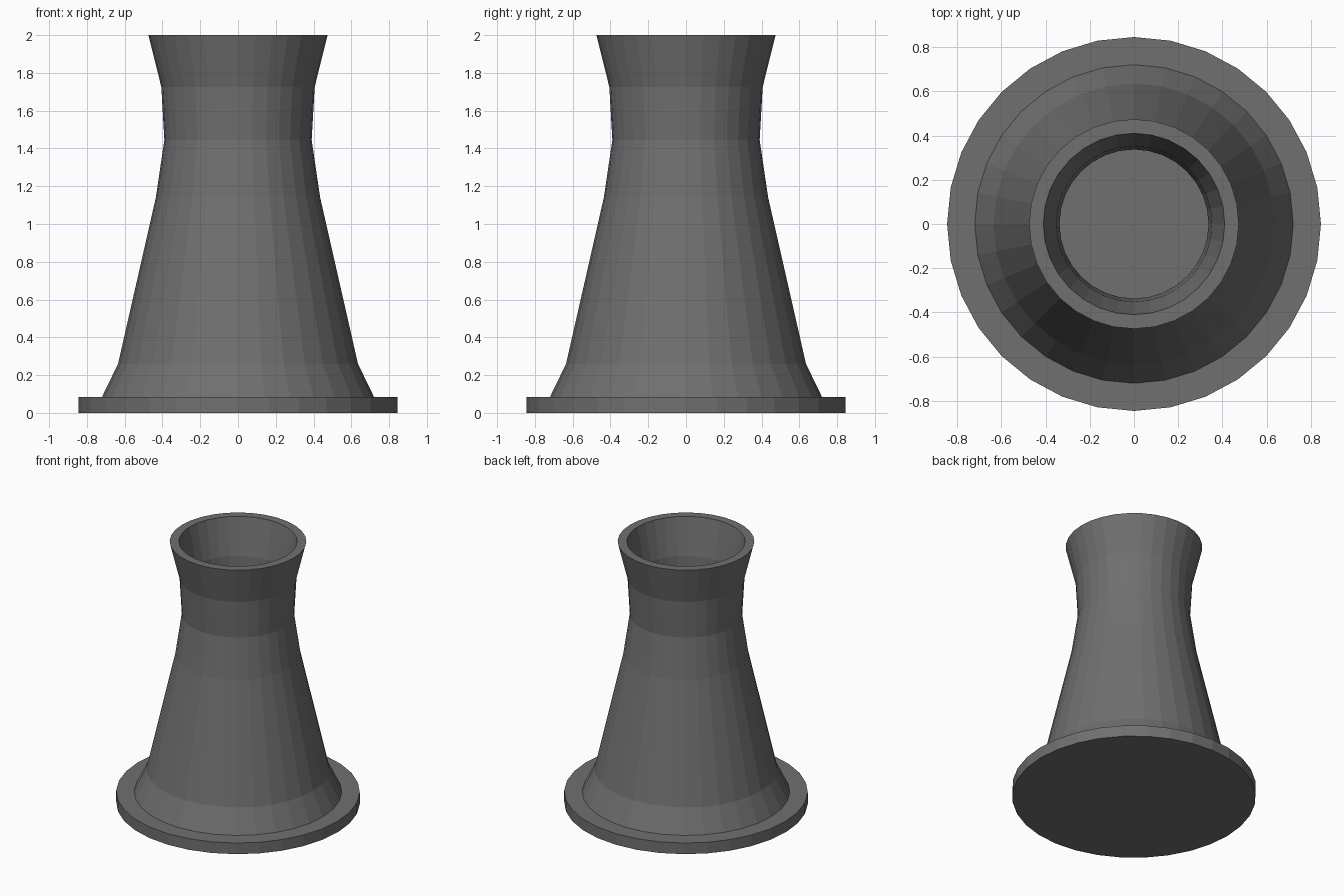
import bpy, bmesh, math

if "Cube" in bpy.data.objects:
    bpy.data.objects.remove(bpy.data.objects["Cube"])

SIDES = 32

grey = bpy.data.materials.new("concrete grey")
grey.diffuse_color = (0.16, 0.16, 0.16, 1)
grey.use_nodes = True
grey.node_tree.nodes["Principled BSDF"].inputs["Base Color"].default_value = grey.diffuse_color


def lathe(name, profile):
    """Spin a (radius, height) profile round z; cap any open end at the axis."""
    bm = bmesh.new()
    rings = []
    for r, z in profile:
        rings.append([bm.verts.new((r * math.cos(2 * math.pi * i / SIDES),
                                    r * math.sin(2 * math.pi * i / SIDES), z))
                      for i in range(SIDES)])
    for low, high in zip(rings, rings[1:]):
        for i in range(SIDES):
            j = (i + 1) % SIDES
            bm.faces.new((low[i], low[j], high[j], high[i]))
    bm.faces.new(rings[0][::-1])
    bm.faces.new(rings[-1])
    bmesh.ops.recalc_face_normals(bm, faces=bm.faces)
    mesh = bpy.data.meshes.new(name)
    bm.to_mesh(mesh)
    bm.free()
    mesh.materials.append(grey)
    obj = bpy.data.objects.new(name, mesh)
    bpy.context.collection.objects.link(obj)
    return obj


# Round base slab
lathe("base_slab", [(0.845, 0), (0.845, 0.085)])

# Hollow waisted tower: outer wall up, flat rim, inner wall down to the floor
outer = [(0.72, 0.085), (0.635, 0.26), (0.435, 1.14), (0.39, 1.445),
         (0.406, 1.725), (0.474, 2.0)]
inner = [(0.41, 2.0), (0.352, 1.725), (0.337, 1.445), (0.375, 1.14),
         (0.57, 0.26), (0.65, 0.088)]
lathe("tower_shell", outer + inner)
